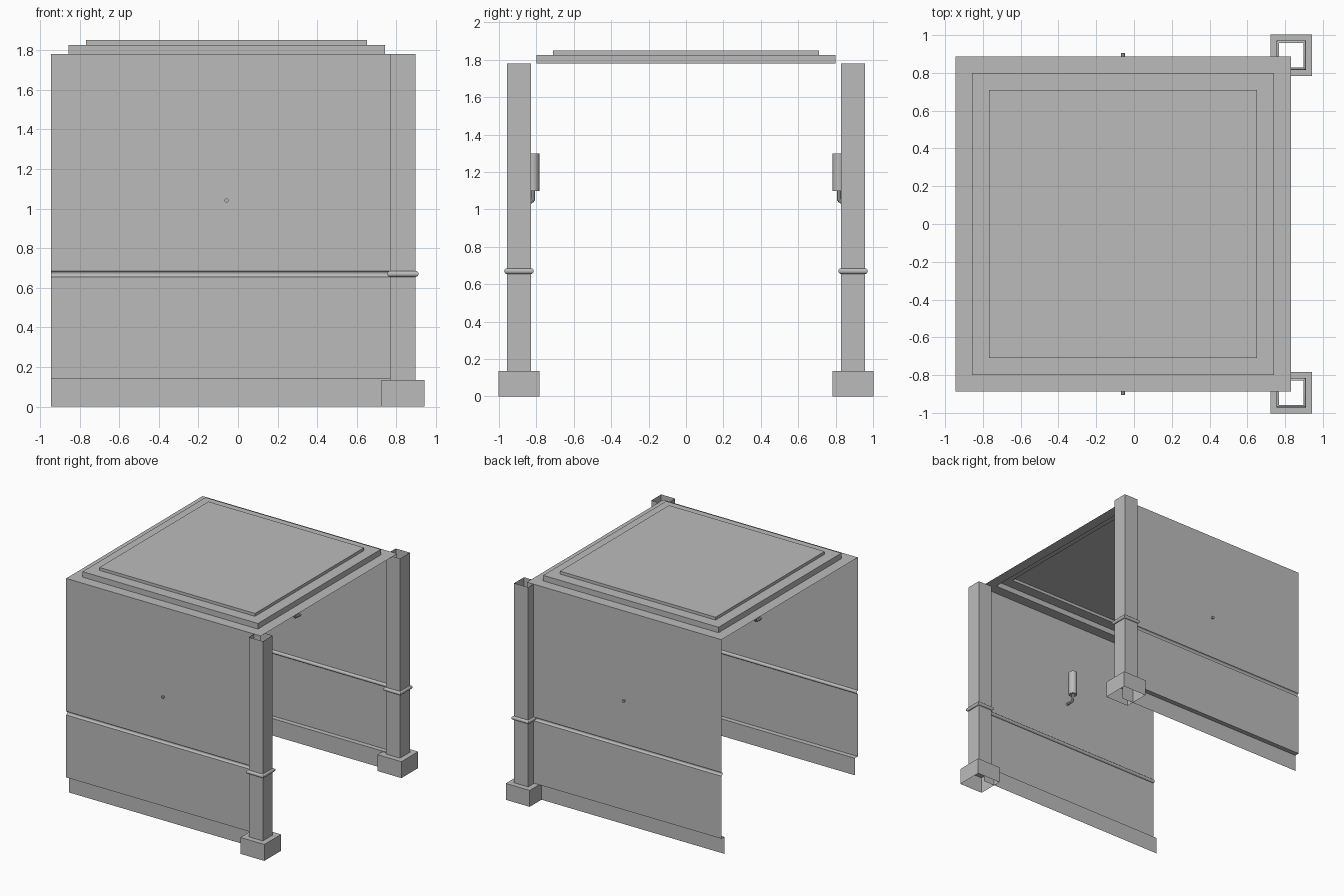
import bpy, bmesh, math

if "Cube" in bpy.data.objects:
    bpy.data.objects.remove(bpy.data.objects["Cube"])

grey = bpy.data.materials.new("plain_grey")
grey.use_nodes = True
grey.diffuse_color = (0.5, 0.5, 0.5, 1)
grey.node_tree.nodes["Principled BSDF"].inputs["Base Color"].default_value = grey.diffuse_color

X0, X1 = -0.945, 0.83      # ends of the hall section
WALL_Y = 0.888             # wall plane
TOP = 1.78                 # wall height
TRIM_Z, TRIM_R = 0.67, 0.015


def finish(obj):
    """Give the object its colour and smooth only the curved parts."""
    obj.data.materials.append(grey)
    bpy.ops.object.select_all(action='DESELECT')
    obj.select_set(True)
    bpy.context.view_layer.objects.active = obj
    bpy.ops.object.shade_smooth_by_angle(angle=math.radians(30))
    return obj


def loft(name, rows, closed, cap=False, flip=False):
    """Skin a list of point rows with quads."""
    bm = bmesh.new()
    rings = [[bm.verts.new(p) for p in row] for row in rows]
    count = len(rings[0])
    for a, b in zip(rings, rings[1:]):
        for i in range(count if closed else count - 1):
            j = (i + 1) % count
            bm.faces.new((a[i], a[j], b[j], b[i]))
    if cap:
        bm.faces.new(rings[-1])
    if flip:
        bmesh.ops.reverse_faces(bm, faces=bm.faces[:])
    mesh = bpy.data.meshes.new(name)
    bm.to_mesh(mesh)
    bm.free()
    obj = bpy.data.objects.new(name, mesh)
    bpy.context.collection.objects.link(obj)
    return finish(obj)


def rectangle(x0, x1, y0, y1, z):
    return [(x0, y0, z), (x1, y0, z), (x1, y1, z), (x0, y1, z)]


def half_round(steps=8):
    """Outward offset and height of a half round moulding, going upwards."""
    for i in range(steps + 1):
        a = math.pi * (i / steps - 0.5)
        yield TRIM_R * math.cos(a), TRIM_Z + TRIM_R * math.sin(a)


# Stepped ceiling
cx = (X0 + X1) / 2
ceiling_steps = [(0, TOP), (0.088, TOP), (0.088, 1.826), (0.178, 1.826), (0.178, 1.85)]
loft("ceiling", [rectangle(X0 + d, X1 - d, d - WALL_Y, WALL_Y - d, z)
                 for d, z in ceiling_steps], True, cap=True, flip=True)

for side, label in ((-1, "front"), (1, "back")):
    # Wall with skirting and half round rail, both standing out into the hall
    profile = [(0.04, 0), (0.04, 0.14), (0, 0.14)]
    profile += list(half_round()) + [(0, TOP)]
    rows = [[(x, side * (WALL_Y - d), z) for x in (X0, X1)] for d, z in profile]
    loft(label + "_wall", rows, False, flip=side < 0)

    # Hollow square column with plinth and rail ring
    px, py, half = 0.8325, side * 0.893, 0.064
    profile = [(0.109, 0), (0.109, 0.135), (half, 0.135)]
    profile += [(half + d, z) for d, z in half_round()] + [(half, TOP)]
    loft(label + "_column", [rectangle(px - h, px + h, py - h, py + h, z)
                             for h, z in profile], True)

    # Wall lamp tube
    lx, ly = -0.058, side * 0.817
    bpy.ops.mesh.primitive_cylinder_add(vertices=16, radius=0.033, depth=0.2,
                                        location=(lx, ly, 1.198))
    lamp = bpy.context.object
    lamp.name = label + "_lamp"
    finish(lamp)

    # Bent lamp bracket running through the wall
    curve = bpy.data.curves.new(label + "_lamp_bracket", 'CURVE')
    curve.dimensions = '3D'
    curve.bevel_depth, curve.bevel_resolution = 0.011, 2
    curve.use_fill_caps = True
    path = [(0, 1.11)]
    bend = 0.02
    for i in range(5):
        a = math.pi / 2 * i / 4
        path.append((bend * (1 - math.cos(a)), 1.041 + bend * (1 - math.sin(a))))
    path.append((0.088, 1.041))
    spline = curve.splines.new('POLY')
    spline.points.add(len(path) - 1)
    for point, (d, z) in zip(spline.points, path):
        point.co = (lx, ly + side * d, z, 1)
    bracket = bpy.data.objects.new(label + "_lamp_bracket", curve)
    bpy.context.collection.objects.link(bracket)
    bpy.ops.object.select_all(action='DESELECT')
    bracket.select_set(True)
    bpy.context.view_layer.objects.active = bracket
    bpy.ops.object.convert(target='MESH')
    finish(bpy.context.object)
